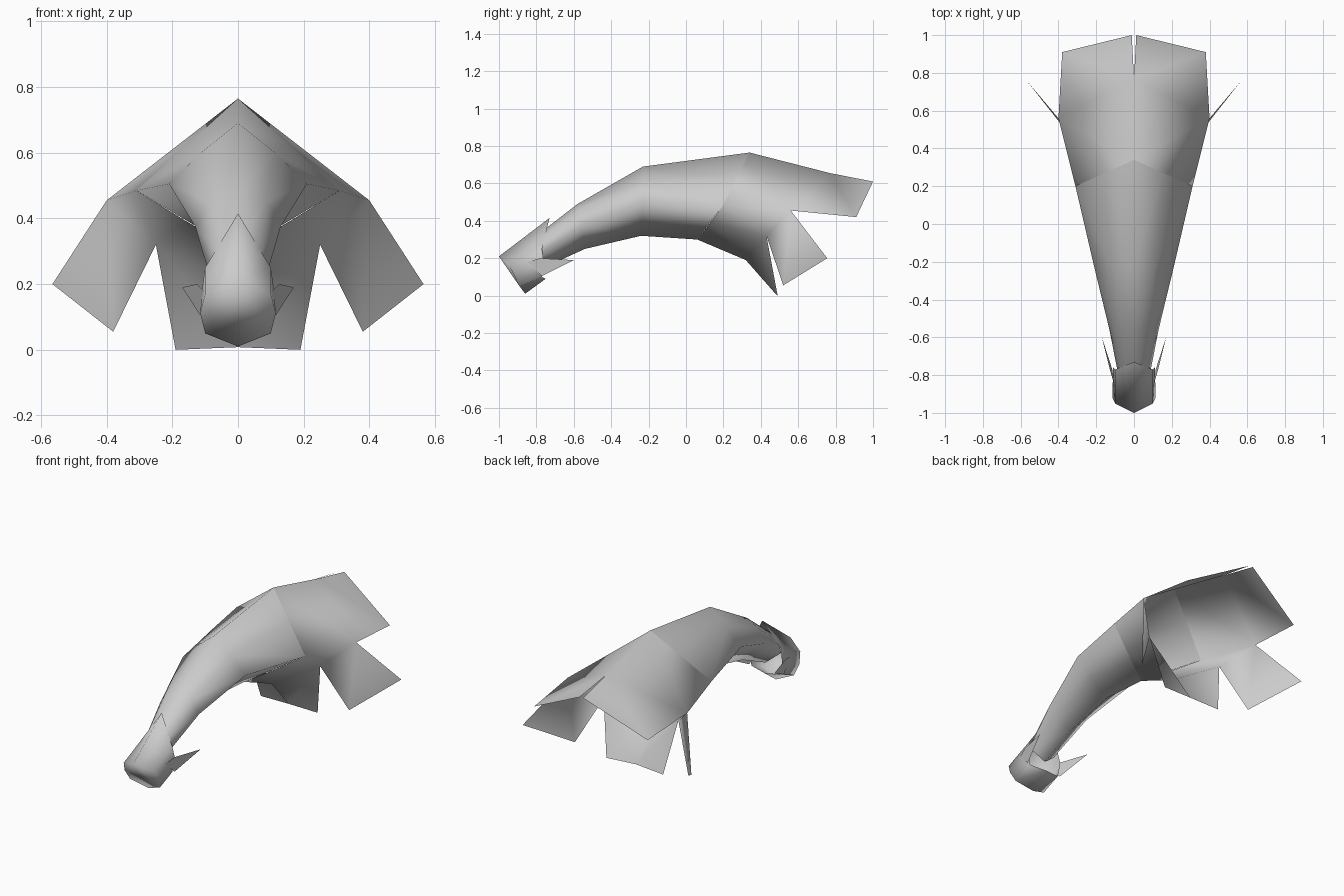
import bpy

cube = bpy.data.objects.get("Cube")
if cube:
    bpy.data.objects.remove(cube, do_unlink=True)

grey = bpy.data.materials.new("soft_grey")
grey.use_nodes = True
colour = (0.6, 0.6, 0.6, 1)
grey.diffuse_color = colour
grey.node_tree.nodes["Principled BSDF"].inputs["Base Color"].default_value = colour


def half_part(name, verts, faces):
    """Make the +x half of a part, mirror it across the middle and smooth it."""
    mesh = bpy.data.meshes.new(name)
    mesh.from_pydata(verts, [], faces)
    mesh.materials.append(grey)
    for face in mesh.polygons:
        face.use_smooth = True
    obj = bpy.data.objects.new(name, mesh)
    bpy.context.collection.objects.link(obj)
    mirror = obj.modifiers.new("mirror", "MIRROR")
    mirror.merge_threshold = 0.002
    return obj


def loft(rings):
    """Join open half rings, each listed from the top down, front to back."""
    n = len(rings[0])
    verts = [p for ring in rings for p in ring]
    faces = []
    for r in range(len(rings) - 1):
        for i in range(n - 1):
            a = r * n + i
            faces.append((a, a + 1, a + n + 1, a + n))
    return verts, faces


def half_ring(top, side, bottom, bulge):
    """Half a diamond section whose upper slope bulges outwards."""
    mid = [(t + s) / 2 for t, s in zip(top, side)]
    mid[0] += bulge
    mid[2] += bulge
    return [top, tuple(mid), side, bottom]


# Arched tube, from the neck to the crease of the skirt
half_part("arched_tube", *loft([
    half_ring((0, -.80, .32), (.085, -.79, .22), (0, -.76, .15), .015),
    half_ring((0, -.58, .49), (.13, -.56, .375), (0, -.54, .25), .02),
    half_ring((0, -.23, .69), (.21, -.23, .505), (0, -.24, .32), .005),
    half_ring((0, .34, .765), (.31, .20, .485), (0, .06, .30), 0),
]))

# Flared skirt with three pairs of flaps
verts, faces = loft([
    [(0, .34, .765), (.31, .20, .485), (.155, .13, .39), (0, .06, .30)],
    [(0, .77, .655), (.40, .56, .455), (.25, .43, .32), (0, .32, .19)],
])
top, notch, low_notch, bottom = range(4, 8)
for start, end, tips in (
    (top, notch, [(.38, .91, .42), (.012, 1, .61)]),
    (notch, low_notch, [(.38, .52, .055), (.565, .755, .20)]),
    (low_notch, bottom, [(0, .48, .008), (.19, .49, 0)]),
):
    k = len(verts)
    verts += tips
    faces.append((start, end, k, k + 1))
half_part("flared_skirt", verts, faces)

# Blunt head with a raised peak at the back and a closed front
verts, faces = loft([
    [(0, -1, .21), (.10, -.95, .17), (.115, -.92, .11), (.10, -.89, .05), (0, -.86, .01)],
    [(0, -.73, .415), (.10, -.77, .25), (.11, -.76, .18), (.10, -.77, .10), (0, -.75, .09)],
])
faces.append((4, 3, 2, 1, 0))
half_part("head", verts, faces)

# Swept side fins
half_part("side_fins",
          [(.105, -.85, .18), (.125, -.78, .20), (.17, -.60, .19), (.115, -.77, .105)],
          [(0, 3, 2, 1)])
